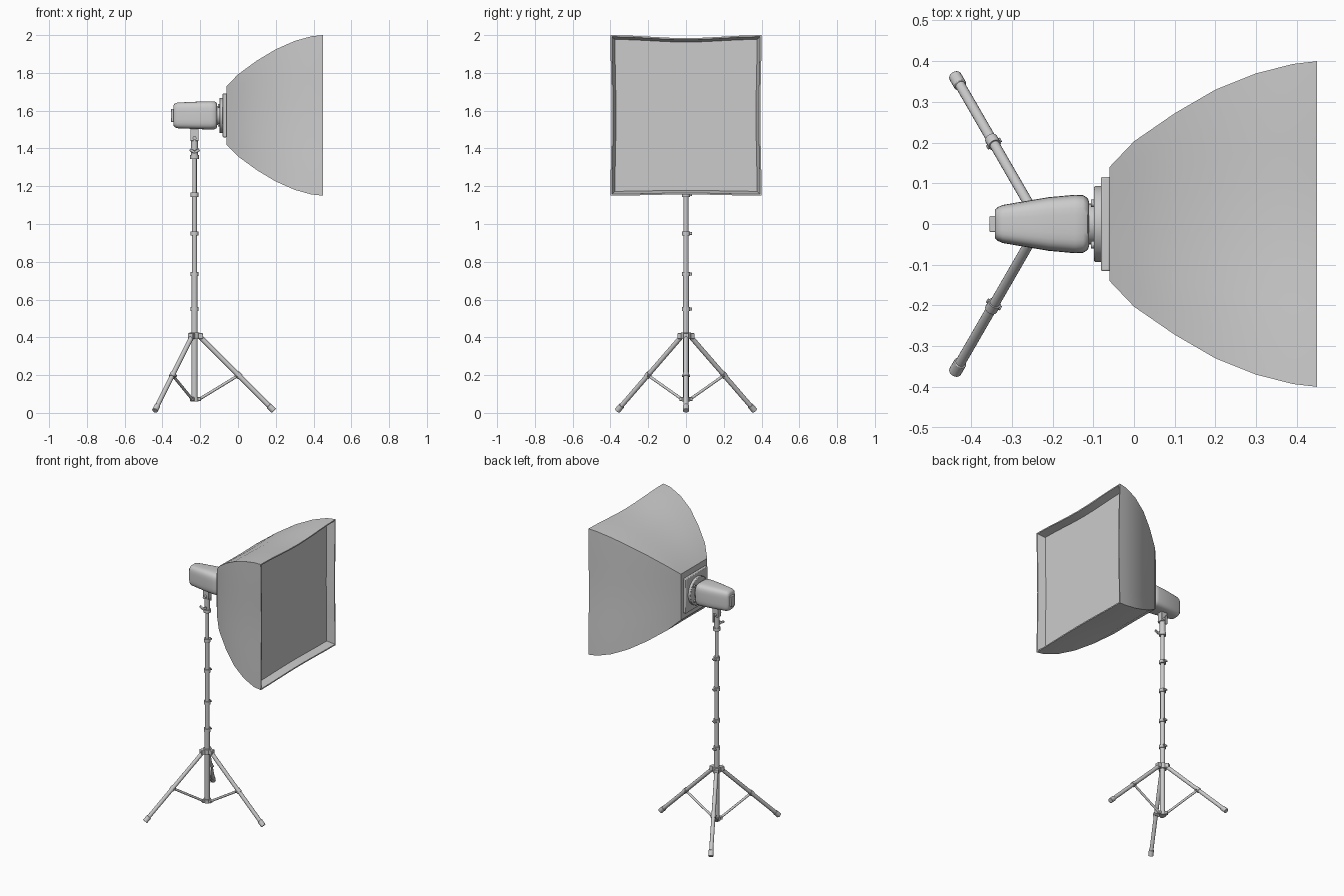
import bpy, bmesh, math
from mathutils import Vector, Matrix

if "Cube" in bpy.data.objects:
    bpy.data.objects.remove(bpy.data.objects["Cube"])

PX = -0.23      # pole axis x
ZC = 1.575      # softbox / lamp axis height


def finish(name, bm, bevel=0.0, angle=35):
    bmesh.ops.recalc_face_normals(bm, faces=bm.faces)
    me = bpy.data.meshes.new(name)
    bm.to_mesh(me)
    bm.free()
    ob = bpy.data.objects.new(name, me)
    bpy.context.collection.objects.link(ob)
    if bevel:
        m = ob.modifiers.new("bevel", 'BEVEL')
        m.width, m.segments, m.limit_method = bevel, 2, 'ANGLE'
    bpy.context.view_layer.objects.active = ob
    ob.select_set(True)
    bpy.ops.object.shade_smooth_by_angle(angle=math.radians(angle))
    ob.select_set(False)
    return ob


def rod(name, a, b, r, r2=None, seg=16, bevel=0.0):
    a, b = Vector(a), Vector(b)
    bm = bmesh.new()
    rot = (b - a).to_track_quat('Z', 'Y').to_matrix().to_4x4()
    bmesh.ops.create_cone(bm, cap_ends=True, segments=seg, radius1=r,
                          radius2=r if r2 is None else r2, depth=(b - a).length,
                          matrix=Matrix.Translation((a + b) / 2) @ rot)
    return finish(name, bm, bevel)


def box(name, c, size, turn=0.0, bevel=0.003, axis='Z'):
    bm = bmesh.new()
    m = Matrix.Translation(c) @ Matrix.Rotation(turn, 4, axis) @ Matrix.Diagonal((*size, 1))
    bmesh.ops.create_cube(bm, size=1, matrix=m)
    return finish(name, bm, bevel)


def loft(name, rings, angle=35):
    bm = bmesh.new()
    loops = [[bm.verts.new(p) for p in ring] for ring in rings]
    n = len(loops[0])
    for A, B in zip(loops, loops[1:]):
        for i in range(n):
            j = (i + 1) % n
            bm.faces.new((A[i], A[j], B[j], B[i]))
    bm.faces.new(loops[0])
    bm.faces.new(loops[-1])
    return finish(name, bm, 0, angle)


# Softbox: square sections whose sides sag slightly between the corner ribs
def square_ring(x, hy, hz, sag, n=8):
    corners = [(-hy, -hz), (hy, -hz), (hy, hz), (-hy, hz)]
    pts = []
    for k in range(4):
        (y0, z0), (y1, z1) = corners[k], corners[(k + 1) % 4]
        s = sag * (1.0 if k == 2 else 0.4)
        nx, nz = [(0, 1), (-1, 0), (0, -1), (1, 0)][k]
        for i in range(n):
            t = i / n
            d = s * math.sin(math.pi * t) ** 2
            pts.append((x, y0 + (y1 - y0) * t + nx * d, ZC + z0 + (z1 - z0) * t + nz * d))
    return pts


profile = [(-0.06, 0.14, 0.155, 0), (0.0, 0.203, 0.217, 0.003), (0.1, 0.272, 0.29, 0.006),
           (0.2, 0.33, 0.35, 0.009), (0.3, 0.37, 0.394, 0.012), (0.39, 0.393, 0.419, 0.015),
           (0.45, 0.4, 0.425, 0.016),
           (0.45, 0.392, 0.417, 0.016), (0.40, 0.376, 0.402, 0.014)]
loft("softbox_shell", [square_ring(*p) for p in profile], 25)

# Mounting plate and speed ring
box("mount_plate", (-0.07, 0, ZC), (0.022, 0.232, 0.232), bevel=0.004)
rod("speed_ring", (-0.098, 0, ZC), (-0.078, 0, ZC), 0.093, seg=32, bevel=0.003)
rod("lamp_collar", (-0.12, 0, ZC), (-0.096, 0, ZC), 0.05, seg=32)
for k in range(4):
    a = math.pi / 4 + k * math.pi / 2
    rod("ring_screw", (-0.106, 0.072 * math.cos(a), ZC + 0.072 * math.sin(a)),
        (-0.096, 0.072 * math.cos(a), ZC + 0.072 * math.sin(a)), 0.009, seg=12)


# Lamp head: rounded rectangles lofted along x
def round_ring(x, hy, hz, n=32):
    pts = []
    for i in range(n):
        a = 2 * math.pi * (i + 0.5) / n
        c, s = math.cos(a), math.sin(a)
        pts.append((x, hy * math.copysign(abs(c) ** 0.5, c), ZC + hz * math.copysign(abs(s) ** 0.5, s)))
    return pts


loft("lamp_head", [round_ring(*p) for p in (
    (-0.342, 0.034, 0.052), (-0.336, 0.041, 0.062), (-0.322, 0.047, 0.068), (-0.21, 0.066, 0.073),
    (-0.145, 0.072, 0.075), (-0.125, 0.071, 0.074), (-0.114, 0.064, 0.068), (-0.111, 0.056, 0.06))], 40)
box("rear_socket", (-0.347, 0, ZC), (0.016, 0.04, 0.07))

# Tilt bracket and its wing knobs
box("bracket_block", (PX, 0, 1.475), (0.044, 0.036, 0.07))
rod("bracket_socket", (PX, 0, 1.35), (PX, 0, 1.445), 0.018)
rod("tilt_bolt", (PX, -0.034, 1.455), (PX, 0.034, 1.455), 0.010)
box("tilt_lever", (PX, 0.036, 1.44), (0.012, 0.01, 0.06))
rod("wing_knob_stem", (PX, 0, 1.38), (PX, -0.045, 1.38), 0.008)
for s in (-1, 1):
    box("wing_knob", (PX + s * 0.013, -0.042, 1.38 + 0.007), (0.028, 0.009, 0.015), -s * 0.5, axis='Y')
rod("top_collar", (PX, 0, 1.345), (PX, 0, 1.365), 0.023)

# Telescoping pole with clamps
levels = [0.06, 0.55, 0.735, 0.95, 1.155, 1.42]
for i, (z0, z1) in enumerate(zip(levels, levels[1:])):
    rod("pole_section", (PX, 0, z0), (PX, 0, z1), 0.0165 - 0.0012 * i)
for z in levels[1:-1]:
    rod("pole_clamp", (PX, 0, z - 0.011), (PX, 0, z + 0.011), 0.021)
    box("clamp_ear", (PX, 0.021, z), (0.014, 0.022, 0.016))
    rod("clamp_screw", (PX - 0.014, 0.026, z), (PX + 0.014, 0.026, z), 0.005, seg=10)

# Tripod: hubs, three legs and braces
rod("upper_hub", (PX, 0, 0.39), (PX, 0, 0.425), 0.026)
rod("lower_hub", (PX, 0, 0.06), (PX, 0, 0.085), 0.022)
for k in range(3):
    a = k * 2 * math.pi / 3

    def P(r, z, side=0.0):
        return (PX + r * math.cos(a) - side * math.sin(a), r * math.sin(a) + side * math.cos(a), z)

    box("hub_hinge", P(0.028, 0.407), (0.034, 0.03, 0.03), a)
    box("brace_hinge", P(0.022, 0.073), (0.024, 0.022, 0.02), a)
    rod("leg", P(0.03, 0.402), P(0.41, 0.022), 0.0125)
    rod("foot", P(0.393, 0.0385), P(0.42, 0.0115), 0.016, bevel=0.002)
    rod("leg_clip", P(0.224, 0.208), P(0.242, 0.190), 0.016)
    rod("clip_pin", P(0.228, 0.197, -0.02), P(0.228, 0.197, 0.02), 0.006, seg=10)
    rod("brace", P(0.026, 0.073), P(0.226, 0.195), 0.0075, seg=12)
